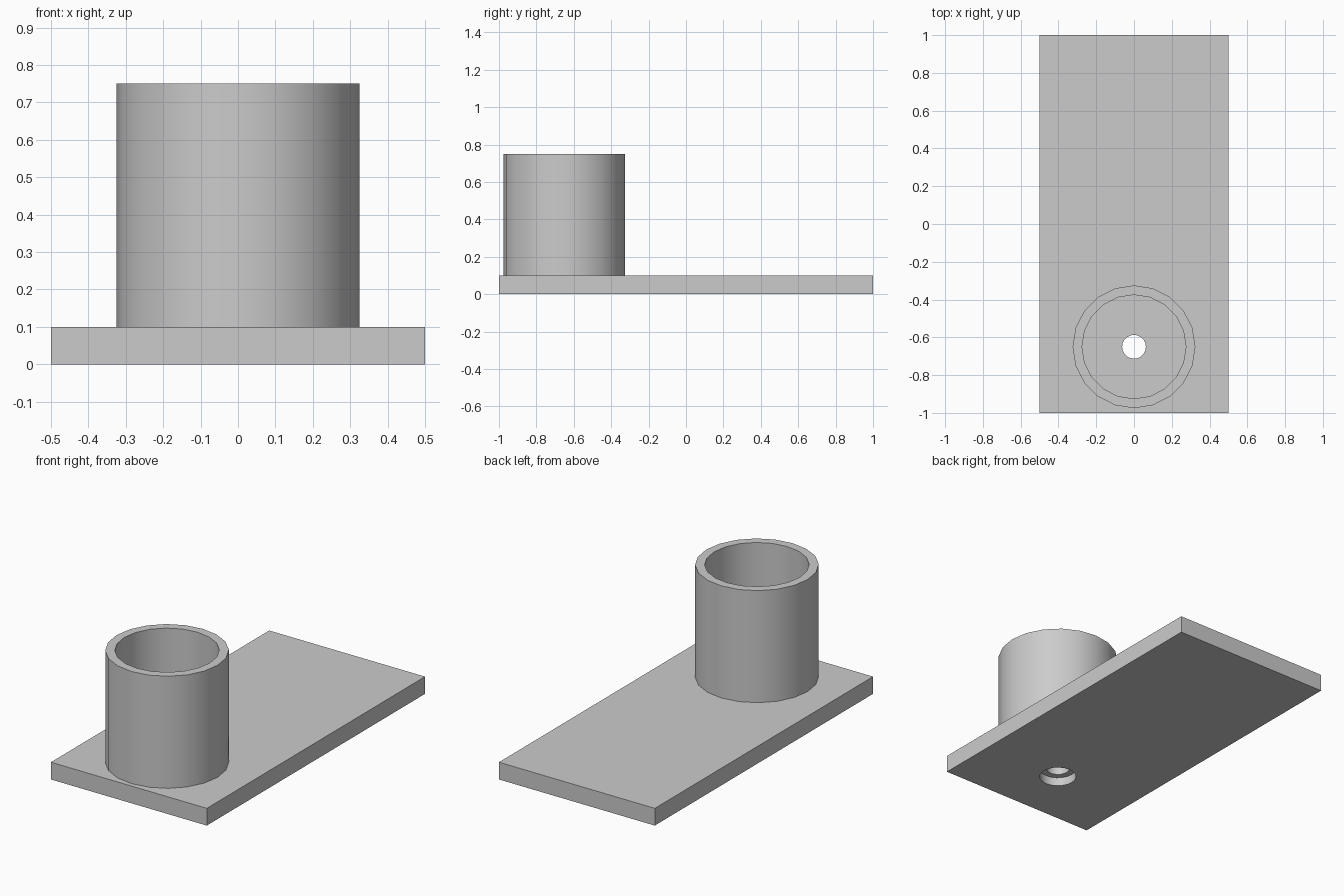
import bpy
import math

cube = bpy.data.objects.get("Cube")
if cube:
    bpy.data.objects.remove(cube, do_unlink=True)

SIDES = 20
CUP_Y = -0.65

grey = bpy.data.materials.new("light grey")
grey.use_nodes = True
grey.diffuse_color = (0.6, 0.6, 0.6, 1)
grey.node_tree.nodes["Principled BSDF"].inputs["Base Color"].default_value = (0.6, 0.6, 0.6, 1)


def cylinder(name, radius, bottom, top):
    bpy.ops.mesh.primitive_cylinder_add(vertices=SIDES, radius=radius, depth=top - bottom,
                                        location=(0, CUP_Y, (bottom + top) / 2))
    obj = bpy.context.object
    obj.name = name
    obj.data.materials.append(grey)
    return obj


def cut(target, cutter):
    mod = target.modifiers.new("cut", "BOOLEAN")
    mod.operation = "DIFFERENCE"
    mod.solver = "EXACT"
    mod.object = cutter
    bpy.context.view_layer.objects.active = target
    bpy.ops.object.modifier_apply(modifier=mod.name)
    bpy.data.objects.remove(cutter, do_unlink=True)


def smooth(obj):
    bpy.ops.object.select_all(action="DESELECT")
    obj.select_set(True)
    bpy.context.view_layer.objects.active = obj
    bpy.ops.object.shade_smooth_by_angle(angle=math.radians(30))


# Flat base plate
bpy.ops.mesh.primitive_cube_add(size=1, location=(0, 0, 0.05))
plate = bpy.context.object
plate.name = "base_plate"
plate.scale = (1, 2, 0.1)
bpy.ops.object.transform_apply(location=False, rotation=False, scale=True)
plate.data.materials.append(grey)

# Screw hole with a wider recess underneath
cut(plate, cylinder("screw_hole_cutter", 0.063, -0.1, 0.2))
cut(plate, cylinder("recess_cutter", 0.1, -0.1, 0.05))
smooth(plate)

# Round open holder standing on the plate
holder = cylinder("round_holder", 0.325, 0.1, 0.75)
cut(holder, cylinder("bore_cutter", 0.275, 0.0, 0.9))
smooth(holder)
